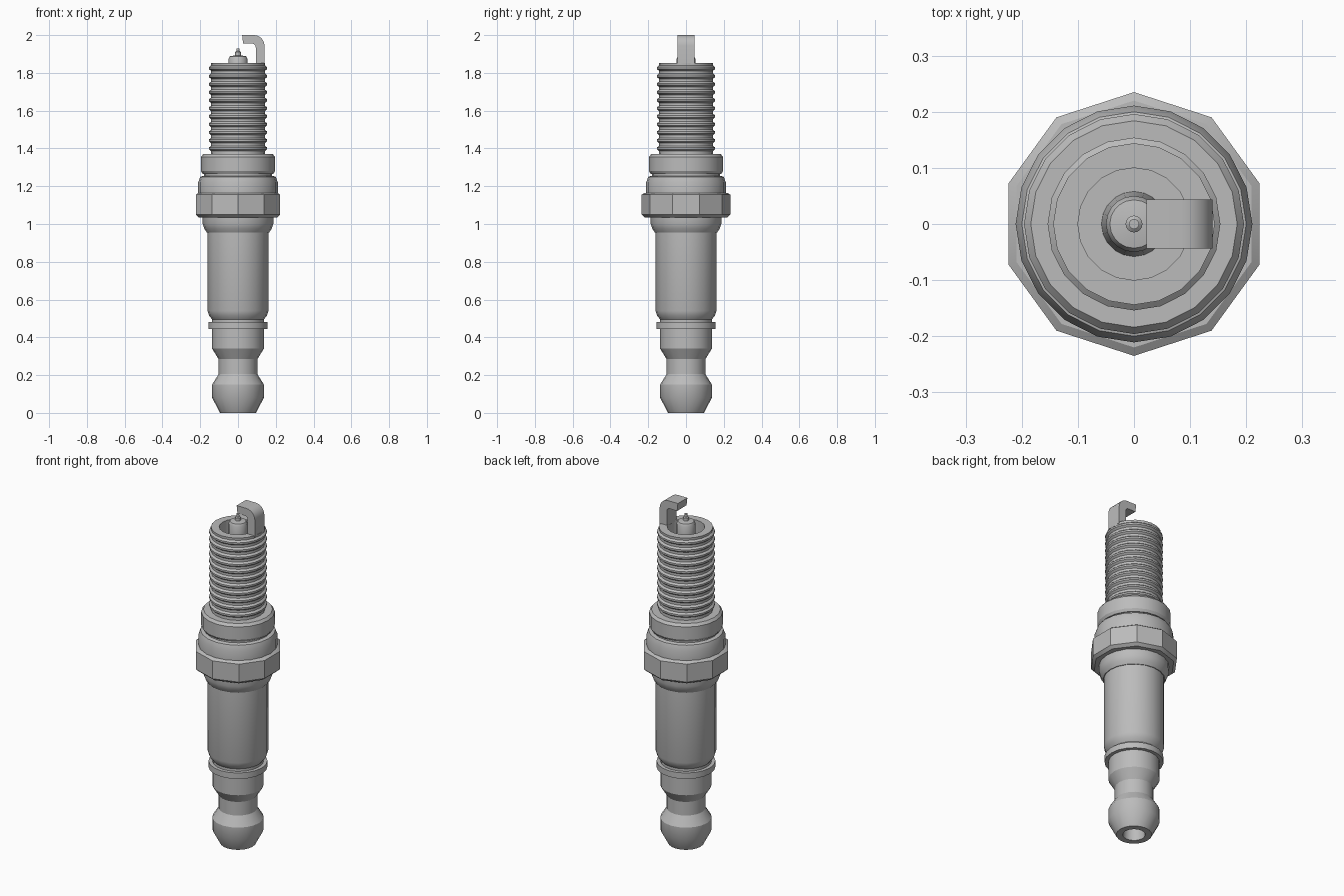
import bpy, bmesh, math
from mathutils import Vector

cube = bpy.data.objects.get("Cube")
if cube:
    bpy.data.objects.remove(cube)

steel = bpy.data.materials.new("grey_steel")
steel.use_nodes = True
GREY = (0.5, 0.5, 0.5, 1)
steel.diffuse_color = GREY
steel.node_tree.nodes["Principled BSDF"].inputs["Base Color"].default_value = GREY


def finish(name, bm, angle=30):
    """Turn a bmesh into a smooth-by-angle object."""
    bmesh.ops.recalc_face_normals(bm, faces=bm.faces)
    mesh = bpy.data.meshes.new(name)
    bm.to_mesh(mesh)
    bm.free()
    mesh.materials.append(steel)
    ob = bpy.data.objects.new(name, mesh)
    bpy.context.collection.objects.link(ob)
    bpy.ops.object.select_all(action='DESELECT')
    ob.select_set(True)
    bpy.context.view_layer.objects.active = ob
    bpy.ops.object.shade_smooth_by_angle(angle=math.radians(angle))
    return ob


def lathe(name, profile, sides=20, angle=30):
    """Revolve (radius, z) points about z; open ends are capped."""
    bm = bmesh.new()
    rings = []
    for r, z in profile:
        turns = [math.pi / 2 + math.tau * i / sides for i in range(sides)]
        rings.append([bm.verts.new((r * math.cos(a), r * math.sin(a), z)) for a in turns])
    for low, high in zip(rings, rings[1:]):
        for i in range(sides):
            j = (i + 1) % sides
            bm.faces.new((low[i], low[j], high[j], high[i]))
    bm.faces.new(rings[0])
    bm.faces.new(rings[-1])
    return finish(name, bm, angle)


# Terminal with a blind hole underneath
lathe("terminal_nut", [(0.055, 0.08), (0.06, 0), (0.095, 0), (0.137, 0.08), (0.137, 0.15),
                       (0.103, 0.205), (0.103, 0.285), (0.137, 0.34), (0.137, 0.445)])
lathe("terminal_ring", [(0.157, 0.445), (0.157, 0.48)])

# Insulator body
lathe("insulator_body", [(0.137, 0.48), (0.137, 0.495), (0.153, 0.515), (0.161, 0.54), (0.161, 0.96)])

# Metal shell: collar, ten-sided nut and shoulders
lathe("lower_collar", [(0.165, 0.955), (0.178, 0.975), (0.187, 1.0), (0.187, 1.04)])
lathe("nut", [(0.218, 1.035), (0.235, 1.05), (0.235, 1.155), (0.22, 1.165)], sides=10)
lathe("upper_shoulder", [(0.211, 1.16), (0.211, 1.22), (0.2, 1.25), (0.185, 1.255)])
lathe("shell_neck", [(0.18, 1.25), (0.18, 1.275)])
lathe("gasket_seat", [(0.187, 1.265), (0.196, 1.28), (0.196, 1.355), (0.184, 1.37)])

# Threaded barrel with an open bore
barrel = [(0.144, 1.365)]
TURNS, PITCH = 11, 0.0425
for i in range(TURNS):
    z = 1.4 + i * PITCH
    barrel += [(0.143, z - 0.014), (0.154, z - 0.005), (0.154, z + 0.005), (0.143, z + 0.014)]
barrel += [(0.144, 1.853), (0.1, 1.853), (0.1, 1.7)]
lathe("threaded_barrel", barrel)

# Insulator nose and centre electrode
lathe("insulator_nose", [(0.058, 1.7), (0.05, 1.82), (0.05, 1.875), (0.043, 1.888), (0.015, 1.893)])
lathe("centre_electrode", [(0.015, 1.885), (0.015, 1.91), (0.009, 1.915), (0.009, 1.93)], sides=16)

# Ground electrode: side outline of a bent strap, extruded across y
OUTER, INNER, HALF = 0.055, 0.02, 0.044
outline = [(0.14, 1.845)]
corner = [math.pi / 2 * i / 6 for i in range(7)]
outline += [(0.14 - OUTER + OUTER * math.cos(a), 2 - OUTER + OUTER * math.sin(a)) for a in corner]
outline += [(0.022, 2.0), (0.027, 1.955)]
outline += [(0.094 - INNER + INNER * math.cos(a), 1.935 + INNER * math.sin(a)) for a in reversed(corner)]
outline += [(0.094, 1.845)]
bm = bmesh.new()
face = bm.faces.new([bm.verts.new((x, -HALF, z)) for x, z in outline])
moved = bmesh.ops.extrude_face_region(bm, geom=[face])["geom"]
bmesh.ops.translate(bm, vec=Vector((0, 2 * HALF, 0)),
                    verts=[v for v in moved if isinstance(v, bmesh.types.BMVert)])
finish("ground_electrode", bm)
